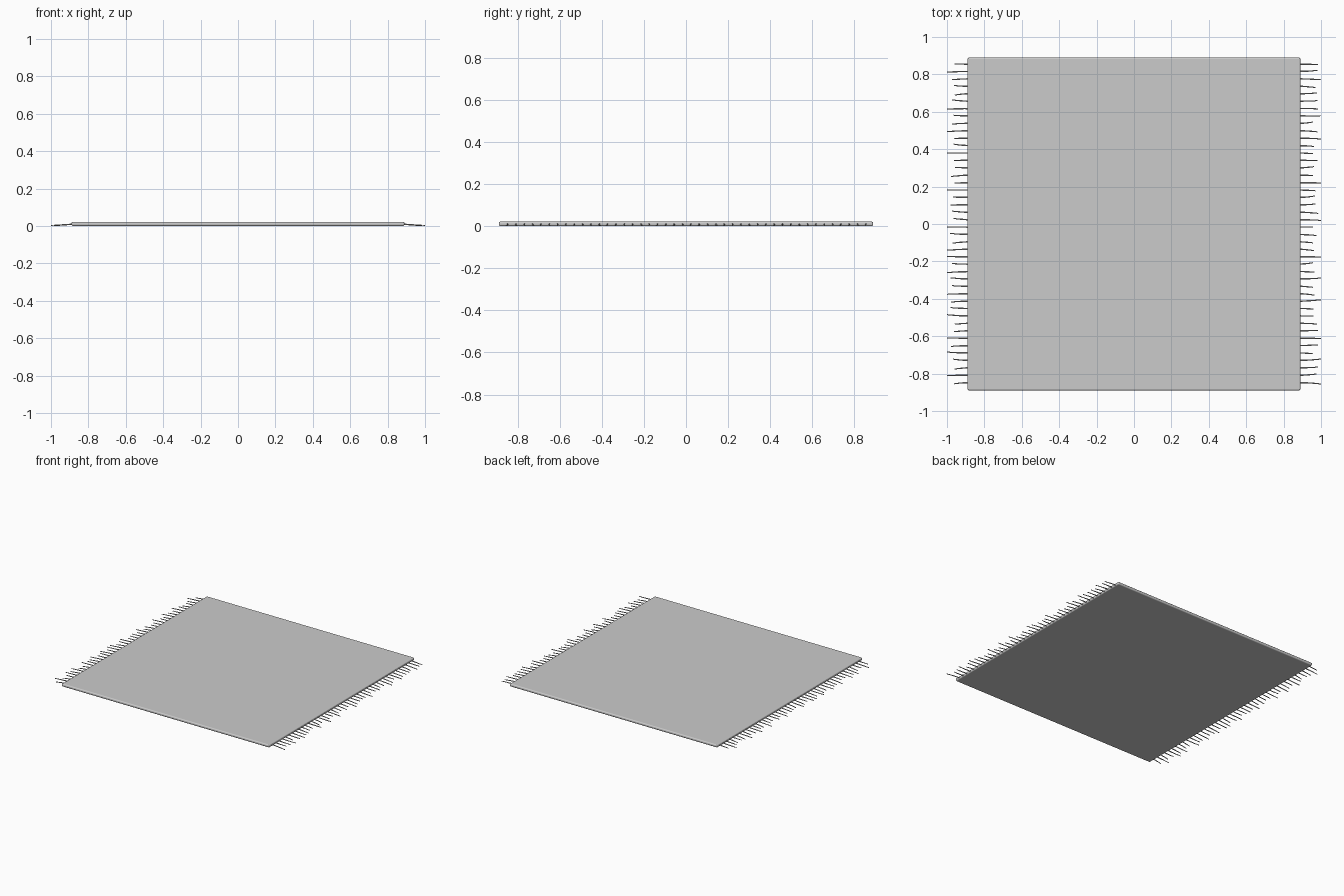
import bpy, bmesh, math, random

if "Cube" in bpy.data.objects:
    bpy.data.objects.remove(bpy.data.objects["Cube"])
random.seed(4)

HALF, TOP = 0.89, 0.022      # rug half-width and thickness
N = 44                       # tassels on each side
Y0, Y1 = -0.848, 0.855       # first and last tassel

# rug slab with softly rounded edges
bm = bmesh.new()
bmesh.ops.create_cube(bm, size=1)
for v in bm.verts:
    v.co.x *= 2 * HALF
    v.co.y *= 2 * HALF
    v.co.z = TOP / 2 + v.co.z * TOP
me = bpy.data.meshes.new("rug")
bm.to_mesh(me)
bm.free()
rug = bpy.data.objects.new("rug", me)
bpy.context.collection.objects.link(rug)
bev = rug.modifiers.new("soft_edges", 'BEVEL')
bev.width = 0.008
bev.segments = 3
for p in me.polygons:
    p.use_smooth = True
wn = rug.modifiers.new("flat_shading_fix", 'WEIGHTED_NORMAL')
wn.keep_sharp = True


# one row of fringe: thin tapered threads drooping to the floor
def fringe(name, side, long_ys):
    cu = bpy.data.curves.new(name, 'CURVE')
    cu.dimensions = '3D'
    cu.bevel_depth = 0.004
    cu.bevel_resolution = 1
    cu.use_fill_caps = True
    cu.resolution_u = 4
    for i in range(N):
        y = Y0 + (Y1 - Y0) * i / (N - 1)
        is_long = any(abs(y - ly) < 0.02 for ly in long_ys)
        tip = 1.0 if is_long else random.uniform(0.955, 0.985)
        sway = random.uniform(-0.008, 0.008)
        sp = cu.splines.new('POLY')
        sp.points.add(4)
        for k, p in enumerate(sp.points):
            t = k / 4
            x = 0.875 + (tip - 0.875) * t
            p.co = (side * x, y + sway * t * t, 0.010 - 0.007 * t, 1)
            p.radius = 1.0 - 0.35 * t
    ob = bpy.data.objects.new(name, cu)
    bpy.context.collection.objects.link(ob)


fringe("left_fringe", -1, (.82, .62, .50, .38, .18, -.02, -.13, -.18, -.25,
                           -.37, -.49, -.61, -.69, -.80))
fringe("right_fringe", 1, (.78, .57, .46, .22, .02, -.18, -.30, -.41,
                           -.61, -.73, -.85))
